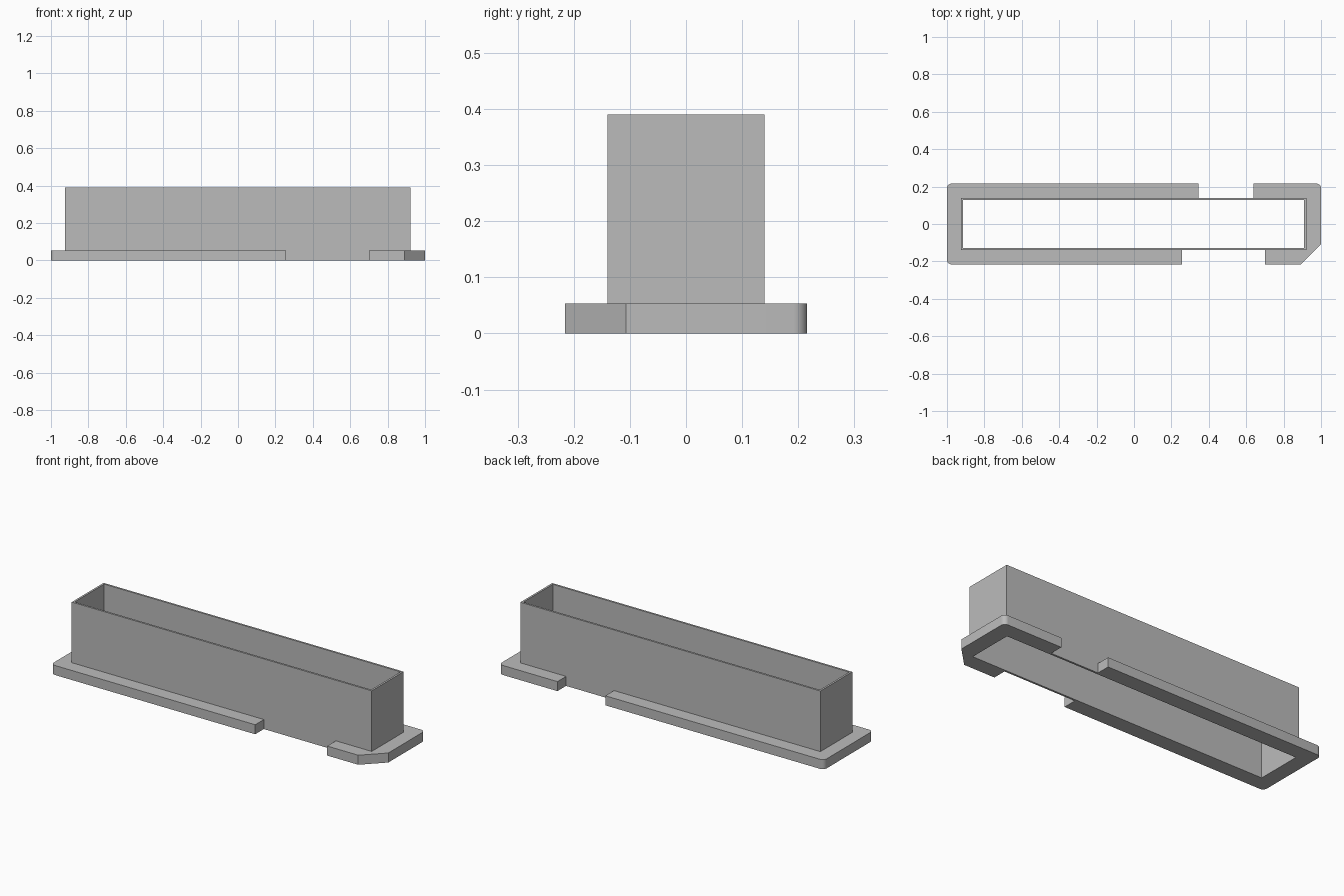
import bpy
import bmesh
from math import pi, sin, cos

cube = bpy.data.objects.get("Cube")
if cube:
    bpy.data.objects.remove(cube, do_unlink=True)

# Single plain grey
grey = bpy.data.materials.new("plain grey")
grey.use_nodes = True
colour = (0.5, 0.5, 0.5, 1)
grey.diffuse_color = colour
grey.node_tree.nodes["Principled BSDF"].inputs["Base Color"].default_value = colour

# Main dimensions
LEFT, RIGHT, HALF_Y = -0.925, 0.921, 0.14
EDGE_X, EDGE_Y = 1.0, 0.216
WALL, WALL_TOP, FLANGE_TOP = 0.011, 0.39, 0.053
CHAMFER, RADIUS = 0.109, 0.025


def finish(name, bm):
    bmesh.ops.recalc_face_normals(bm, faces=bm.faces)
    mesh = bpy.data.meshes.new(name)
    bm.to_mesh(mesh)
    bm.free()
    mesh.materials.append(grey)
    obj = bpy.data.objects.new(name, mesh)
    bpy.context.collection.objects.link(obj)
    return obj


def prism(name, outline, height):
    """Extrude a flat outline up from the ground."""
    bm = bmesh.new()
    face = bm.faces.new([bm.verts.new((x, y, 0)) for x, y in outline])
    ext = bmesh.ops.extrude_face_region(bm, geom=[face])["geom"]
    top = [v for v in ext if isinstance(v, bmesh.types.BMVert)]
    bmesh.ops.translate(bm, vec=(0, 0, height), verts=top)
    return finish(name, bm)


def rounded(sx, sy, start):
    """Quarter-circle corner of the flange, anticlockwise from start."""
    cx, cy = sx * (EDGE_X - RADIUS), sy * (EDGE_Y - RADIUS)
    angles = [start + i * pi / 16 for i in range(9)]
    return [(cx + RADIUS * cos(a), cy + RADIUS * sin(a)) for a in angles]


# Open rectangular sleeve: a ring swept upward
bm = bmesh.new()
rings = []
for inset, z in ((0, 0), (0, WALL_TOP), (WALL, WALL_TOP), (WALL, 0)):
    x0, x1, y = LEFT + inset, RIGHT - inset, HALF_Y - inset
    rings.append([bm.verts.new((px, py, z))
                  for px, py in ((x0, -y), (x1, -y), (x1, y), (x0, y))])
for a, b in zip(rings, rings[1:] + rings[:1]):
    for i in range(4):
        j = (i + 1) % 4
        bm.faces.new((a[i], a[j], b[j], b[i]))
finish("sleeve_wall", bm)

# Long C-shaped flange around the right-hand end
long_outline = ([(0.345, HALF_Y), (0.345, EDGE_Y)]
                + rounded(-1, 1, pi / 2) + rounded(-1, -1, pi)
                + [(0.257, -EDGE_Y), (0.257, -HALF_Y),
                   (LEFT, -HALF_Y), (LEFT, HALF_Y)])

# Short C-shaped flange with one chamfered corner
short_outline = ([(0.7, -HALF_Y), (0.7, -EDGE_Y),
                  (EDGE_X - CHAMFER, -EDGE_Y), (EDGE_X, -EDGE_Y + CHAMFER)]
                 + rounded(1, 1, 0)
                 + [(0.64, EDGE_Y), (0.64, HALF_Y),
                    (RIGHT, HALF_Y), (RIGHT, -HALF_Y)])

for name, outline in (("long_flange", long_outline), ("short_flange", short_outline)):
    obj = prism(name, outline, FLANGE_TOP)
    bpy.ops.object.select_all(action="DESELECT")
    obj.select_set(True)
    bpy.context.view_layer.objects.active = obj
    bpy.ops.object.shade_smooth_by_angle(angle=pi / 6)
